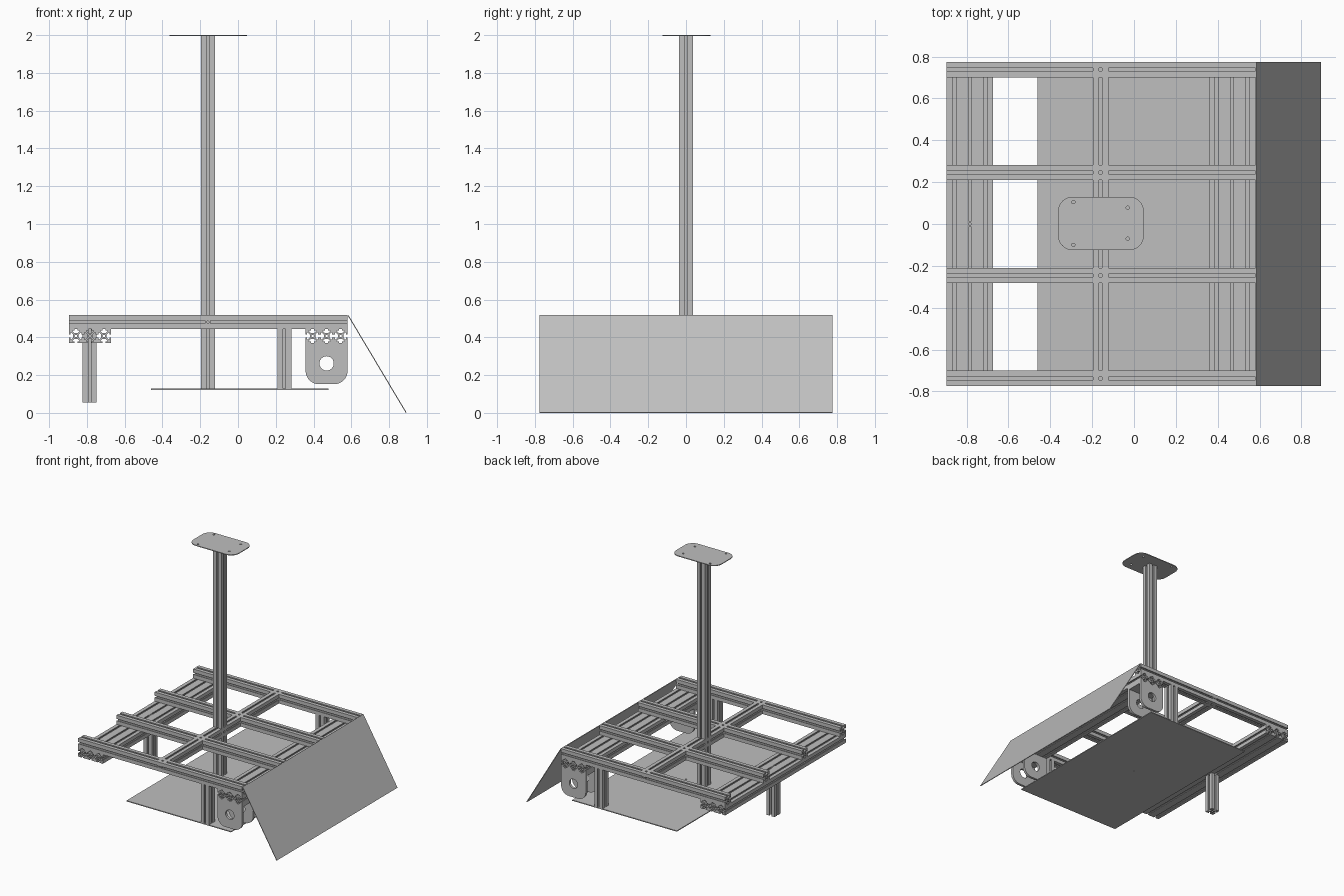
import bpy, bmesh
from math import pi, cos, sin, radians, atan2, hypot

cube = bpy.data.objects.get("Cube")
if cube:
    bpy.data.objects.remove(cube, do_unlink=True)

W = 0.074            # width of one slotted bar
HALF_Y = 0.775       # half depth of the frame
LEFT, RIGHT = -0.895, 0.58
TOP = 0.518
RAIL_Z = TOP - W / 2
BEAM_Z = RAIL_Z - W
POST_X = -0.16

# One plain aluminium colour
metal = bpy.data.materials.new("brushed_grey")
metal.use_nodes = True
grey = (0.52, 0.52, 0.52, 1)
metal.diffuse_color = grey
metal.node_tree.nodes["Principled BSDF"].inputs["Base Color"].default_value = grey


def extrude(name, loops, depth, location, rotation=(0, 0, 0)):
    """Fill closed 2D loops (inner ones are holes), give them depth, return a mesh object."""
    curve = bpy.data.curves.new(name, 'CURVE')
    curve.dimensions = '2D'
    curve.fill_mode = 'BOTH'
    curve.extrude = depth / 2
    for loop in loops:
        spline = curve.splines.new('POLY')
        spline.points.add(len(loop) - 1)
        for point, (x, y) in zip(spline.points, loop):
            point.co = (x, y, 0, 1)
        spline.use_cyclic_u = True
    helper = bpy.data.objects.new(name + "_outline", curve)
    bpy.context.collection.objects.link(helper)
    graph = bpy.context.evaluated_depsgraph_get()
    mesh = bpy.data.meshes.new_from_object(helper.evaluated_get(graph))
    bpy.data.objects.remove(helper, do_unlink=True)
    bpy.data.curves.remove(curve)

    bm = bmesh.new()
    bm.from_mesh(mesh)
    bmesh.ops.remove_doubles(bm, verts=bm.verts, dist=1e-5)
    bmesh.ops.recalc_face_normals(bm, faces=bm.faces)
    for face in bm.faces:
        face.smooth = True
    bm.to_mesh(mesh)
    bm.free()
    mesh.set_sharp_from_angle(angle=radians(30))
    mesh.materials.clear()
    mesh.materials.append(metal)
    obj = bpy.data.objects.new(name, mesh)
    obj.location = location
    obj.rotation_euler = rotation
    bpy.context.collection.objects.link(obj)
    return obj


def circle(x, y, r, n=24):
    return [(x + r * cos(2 * pi * i / n), y + r * sin(2 * pi * i / n)) for i in range(n)]


def rounded_rect(x0, x1, y0, y1, r_low, r_high):
    """Rectangle with separate radii for its lower and upper corners."""
    loop = []
    corners = [(x1, y1, -1, -1, r_high), (x0, y1, 1, -1, r_high),
               (x0, y0, 1, 1, r_low), (x1, y0, -1, 1, r_low)]
    for k, (x, y, sx, sy, r) in enumerate(corners):
        if r == 0:
            loop.append((x, y))
            continue
        for i in range(9):
            a = (k + i / 8) * pi / 2
            loop.append((x + sx * r + r * cos(a), y + sy * r + r * sin(a)))
    return loop


# Slotted bar cross-section: one side turned four times, plus a centre bore
SIDE = [(.5, -.5), (.5, -.1), (.39, -.1), (.39, -.25), (.34, -.25), (.2, -.11),
        (.2, .11), (.34, .25), (.39, .25), (.39, .1), (.5, .1)]


def slotted_section():
    loop = []
    side = [(x * W, y * W) for x, y in SIDE]
    for _ in range(4):
        loop += side
        side = [(-y, x) for x, y in side]
    return [loop, circle(0, 0, W * 0.09, 12)]


TURN = {'x': (0, pi / 2, 0), 'y': (pi / 2, 0, 0), 'z': (0, 0, 0)}


def bar(name, axis, length, centre):
    return extrude(name, slotted_section(), length, centre, TURN[axis])


def post(name, x, y, z0, z1):
    return bar(name, 'z', z1 - z0, (x, y, (z0 + z1) / 2))


# Top frame: four long rails and one cross rail
for i, y in enumerate((-0.738, -0.246, 0.246, 0.738)):
    bar(f"long_rail_{i + 1}", 'x', RIGHT - LEFT, ((LEFT + RIGHT) / 2, y, RAIL_Z))
bar("cross_rail", 'y', 2 * HALF_Y, (POST_X, 0, RAIL_Z))

# Triple-width beams under both ends
for side, start in (("right", LEFT), ("left", RIGHT - 3 * W)):
    for i in range(3):
        bar(f"{side}_beam_{i + 1}", 'y', 2 * HALF_Y, (start + (i + 0.5) * W, 0, BEAM_Z))

# Upright posts
post("mast", POST_X, 0, 0.128, 1.997)
post("end_leg", -0.785, 0, 0.055, BEAM_Z + W / 2)
for name, y in (("front_leg", -0.738), ("back_leg", 0.738)):
    post(name, 0.245, y, 0.128, RAIL_Z - W / 2)

# Mast head plate with four screw holes
holes = [circle(x, y, 0.008, 12) for x, y in
         ((-0.29, 0.105), (-0.29, -0.1), (-0.03, 0.078), (-0.03, -0.07))]
extrude("head_plate", [rounded_rect(-0.363, 0.047, -0.125, 0.13, 0.07, 0.07)] + holes,
        0.006, (0, 0, 1.997))

# Lower deck plate with a small centre hole
extrude("deck_plate", [rounded_rect(-0.46, 0.48, -HALF_Y, HALF_Y, 0, 0),
                       circle(0, 0, 0.006, 12)], 0.007, (0, 0, 0.125))

# Sloping end panel
drop, run = TOP - 0.003, 0.307
extrude("sloping_panel", [rounded_rect(-hypot(run, drop) / 2, hypot(run, drop) / 2,
                                       -HALF_Y, HALF_Y, 0, 0)],
        0.005, (RIGHT + 0.003 + run / 2, 0, TOP / 2), (0, atan2(drop, run), 0))

# Forked wheel brackets: two bored cheeks joined by a top web
BRACKET_X0 = RIGHT - 3 * W
BRACKET_TOP = BEAM_Z - W / 2
for name, s in (("front", -1), ("back", 1)):
    for part, inset in (("outer", 0.01), ("inner", 0.15)):
        extrude(f"{name}_bracket_{part}_cheek",
                [rounded_rect(BRACKET_X0, RIGHT, 0.152, BRACKET_TOP, 0.07, 0),
                 circle((BRACKET_X0 + RIGHT) / 2, 0.262, 0.038)],
                0.02, (0, s * (HALF_Y - inset), 0), TURN['y'])
    extrude(f"{name}_bracket_web", [rounded_rect(BRACKET_X0, RIGHT, -0.06, 0.06, 0, 0)],
            0.02, (0, s * (HALF_Y - 0.08), BRACKET_TOP - 0.01))
